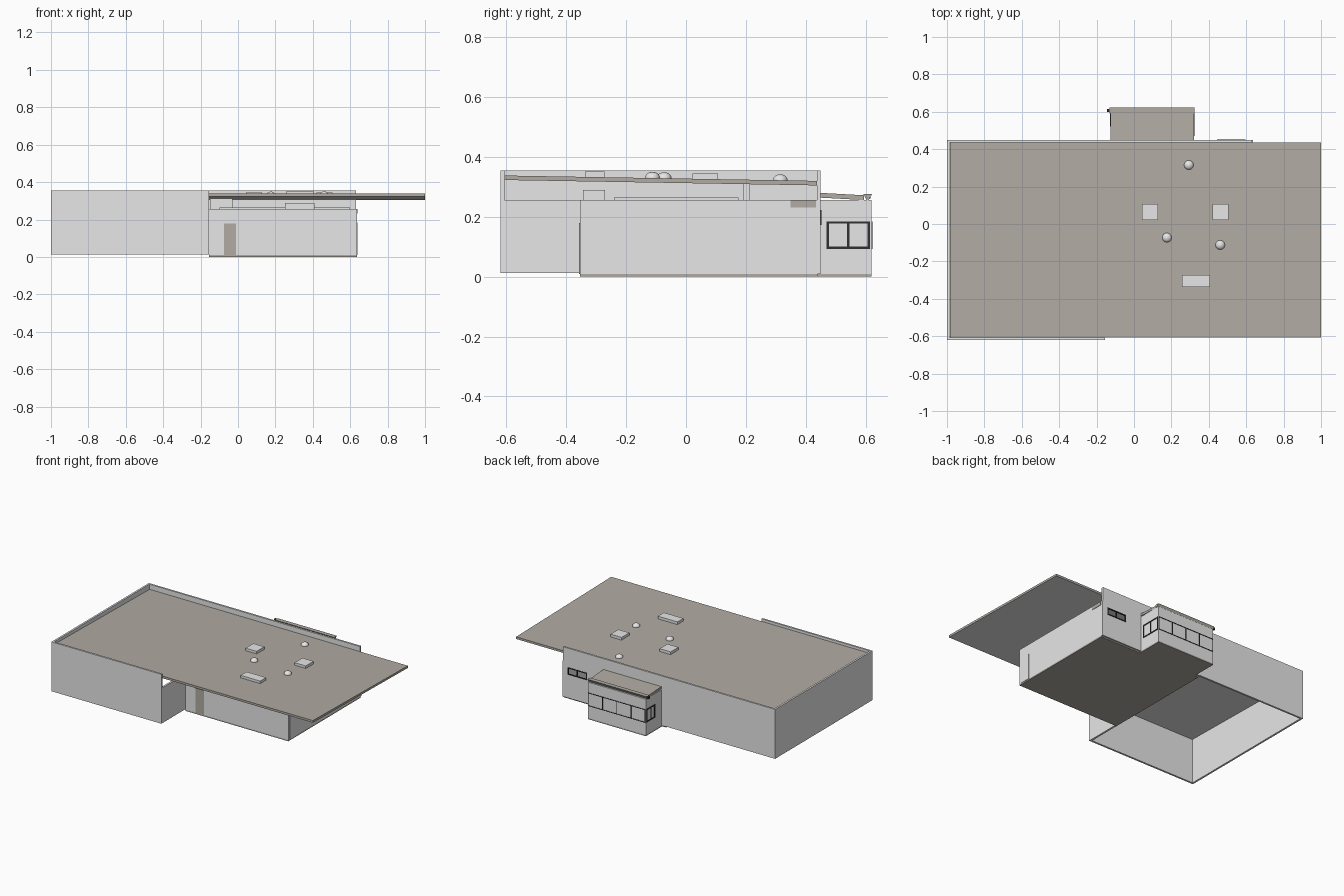
import bpy, bmesh, math

if "Cube" in bpy.data.objects:
    bpy.data.objects.remove(bpy.data.objects["Cube"])


def mat(name, c):
    m = bpy.data.materials.new(name)
    m.diffuse_color = (*c, 1)
    m.use_nodes = True
    m.node_tree.nodes["Principled BSDF"].inputs["Base Color"].default_value = m.diffuse_color
    return m


GRAY = mat("light gray", (0.8, 0.8, 0.8))
BROWN = mat("warm gray brown", (0.44, 0.41, 0.365))
DARK = mat("dark frame", (0.03, 0.03, 0.03))


def box(name, x, y, z, m=GRAY, drop=0.0, under=None):
    """Box from ranges; drop lowers the far (+y) side to make a slope."""
    bm = bmesh.new()
    bmesh.ops.create_cube(bm, size=1)
    for v in bm.verts:
        back = v.co.y > 0
        v.co = (x[v.co.x > 0], y[back], z[v.co.z > 0] - (drop if back else 0))
    bm.normal_update()
    me = bpy.data.meshes.new(name)
    me.materials.append(m)
    if under:
        me.materials.append(under)
        for f in bm.faces:
            if f.normal.z < -0.5:
                f.material_index = 1
    bm.to_mesh(me)
    bm.free()
    ob = bpy.data.objects.new(name, me)
    bpy.context.collection.objects.link(ob)
    return ob


T = 0.013   # wall thickness
H = 0.257   # lower wall height

# left hall: lower walls, then the upper parapet band
for tag, z in (("lower", (0.012, H)), ("parapet", (H, 0.355))):
    box("hall_left_wall_" + tag, (-1, -1 + T), (-0.62, 0.45), z)
    box("hall_front_wall_" + tag, (-1 + T, -0.155), (-0.62, -0.62 + T), z)
box("hall_back_wall_lower", (-1 + T, -0.155), (0.45 - T, 0.45), (0.012, H))
box("back_parapet", (-1 + T, 0.63), (0.45 - T, 0.45), (H, 0.355))
box("hall_right_wall", (-0.155 - T, -0.155), (-0.62 + T, -0.355), (0.012, H))

# main building: floor, walls, ceiling
box("main_floor", (-0.155, 0.635), (-0.355, 0.44), (0, 0.009), BROWN)
box("main_front_wall", (-0.155, 0.635), (-0.355, -0.355 + T), (0.009, H))
box("main_left_wall", (-0.155, -0.155 + T), (-0.355 + T, 0.437), (0.009, H))
box("main_right_wall", (0.635 - T, 0.635), (-0.355 + T, 0.44), (0.009, H))
box("main_ceiling", (-0.142, 0.622), (-0.342, 0.437), (0.247, H))
box("ceiling_panel", (-0.1, 0.6), (-0.24, 0.175), (H, 0.265))

# main back wall pieced around the small window opening
wx, wz, by = (0.445, 0.595), (0.172, 0.222), (0.437, 0.45)
box("back_wall_left", (-0.155, wx[0]), by, (0.009, H))
box("back_wall_right", (wx[1], 0.635), by, (0.009, H))
box("back_wall_sill", wx, by, (0.009, wz[0]))
box("back_wall_head", wx, by, (wz[1], H))

# doors and the high side panel
box("front_door", (-0.075, -0.012), (-0.358, -0.354), (0.009, 0.18), BROWN)
box("side_door", (0.634, 0.638), (-0.34, -0.262), (0.009, 0.184))
box("side_high_panel", (0.634, 0.638), (0.35, 0.435), (0.231, 0.256), BROWN)

# back bay: floor, walls, shed roof, gutter
box("bay_floor", (-0.125, 0.32), (0.44, 0.62), (0, 0.009), BROWN)
box("bay_left_wall", (-0.125, -0.125 + T), (0.45, 0.62), (0.009, H))
box("bay_right_wall", (0.32 - T, 0.32), (0.45, 0.62), (0.009, H))
box("bay_back_wall", (-0.125 + T, 0.32 - T), (0.62 - T, 0.62), (0.009, H))
box("bay_roof", (-0.125, 0.32), (0.45, 0.595), (0.264, 0.28), BROWN, 0.008, GRAY)
gutter = box("bay_gutter", (-0.13, 0.323), (0.592, 0.622), (0.256, 0.277), BROWN)
for v in gutter.data.vertices:      # V-shaped trough section
    if v.co.z < 0.26:
        v.co.y = 0.604 if v.co.y < 0.607 else 0.610
box("gutter_outlet", (-0.145, -0.128), (0.6, 0.616), (0.262, 0.277), DARK)


def window(name, axis, at, span, z, panes, bar):
    """Thin dark frame; axis is the plane's normal, at its range."""
    def piece(tag, s, zz):
        a = (at, s) if axis == "x" else (s, at)
        box(name + tag, a[0], a[1], zz, DARK)
    piece("_top_bar", span, (z[1] - bar, z[1]))
    piece("_bottom_bar", span, (z[0], z[0] + bar))
    step = (span[1] - span[0] - bar) / panes
    for i in range(panes + 1):
        p = span[0] + i * step
        piece("_post_%d" % i, (p, p + bar), (z[0] + bar, z[1] - bar))


window("bay_right_window", "x", (0.318, 0.323), (0.47, 0.615), (0.093, 0.185), 2, 0.008)
window("bay_left_window", "x", (-0.128, -0.123), (0.52, 0.612), (0.093, 0.185), 2, 0.008)
window("bay_back_window", "y", (0.618, 0.623), (-0.123, 0.318), (0.093, 0.185), 4, 0.004)
window("small_back_window", "y", (0.445, 0.453), wx, wz, 2, 0.006)

# big sloping roof, brown above and gray below
box("main_roof", (-0.985, 1.0), (-0.607, 0.437), (0.323, 0.338), BROWN, 0.018, GRAY)

# box skylights, shaft and vent on the ceiling
box("square_skylight_1", (0.043, 0.127), (0.022, 0.107), (0.318, 0.345))
box("square_skylight_2", (0.42, 0.505), (0.022, 0.107), (0.318, 0.345))
box("long_skylight", (0.257, 0.407), (-0.338, -0.273), (0.325, 0.351))
box("skylight_shaft", (0.25, 0.41), (-0.345, -0.27), (H, 0.289))
box("ceiling_duct", (-0.15, -0.03), (0.19, 0.213), (H, 0.318))

# round roof domes
for i, (x, y, z) in enumerate(((0.293, 0.315, 0.322), (0.176, -0.073, 0.329), (0.461, -0.112, 0.33))):
    bpy.ops.mesh.primitive_uv_sphere_add(segments=24, ring_count=12, radius=0.025, location=(x, y, z))
    o = bpy.context.object
    o.name = "roof_dome_%d" % (i + 1)
    o.scale = (1, 1, 0.8)
    o.data.materials.append(GRAY)
    bpy.ops.object.shade_smooth_by_angle()
    bm = bmesh.new()
    bm.from_mesh(o.data)
    bmesh.ops.delete(bm, geom=[v for v in bm.verts if v.co.z < -0.008], context="VERTS")
    bm.to_mesh(o.data)
    bm.free()
